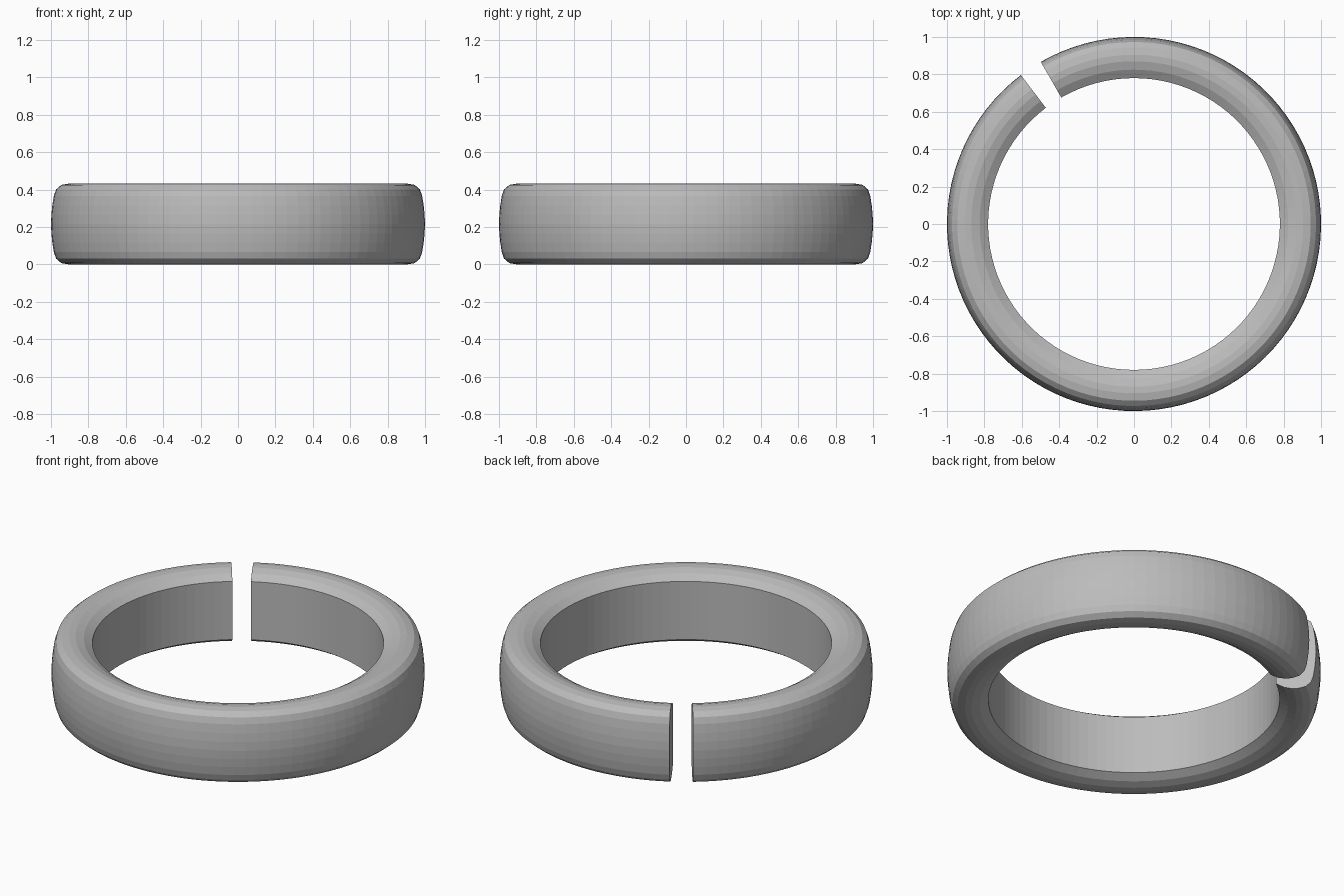
import bpy, bmesh, math

if "Cube" in bpy.data.objects:
    bpy.data.objects.remove(bpy.data.objects["Cube"])

H = 0.432            # ring height
SEG = 96             # steps around the ring
START, END = 127.2, 479.9   # open ring, gap at the back left

# upper half of the cross-section (radius, height above the middle)
upper = [(1.0, 0.0), (0.998, 0.05), (0.993, 0.10), (0.985, 0.15),
         (0.973, 0.185), (0.945, 0.209), (0.905, 0.216), (0.87, 0.214),
         (0.825, 0.20), (0.78, 0.172)]
profile = upper + [(r, -z) for r, z in reversed(upper[1:])]

# sweep the section round the ring
bm = bmesh.new()
rings = []
for i in range(SEG + 1):
    a = math.radians(START + (END - START) * i / SEG)
    rings.append([bm.verts.new((r * math.cos(a), r * math.sin(a), z + H / 2))
                  for r, z in profile])
n = len(profile)
for p, q in zip(rings, rings[1:]):
    for j in range(n):
        k = (j + 1) % n
        bm.faces.new((p[j], q[j], q[k], p[k]))

# flat end caps at the gap
bm.faces.new(rings[0])
bm.faces.new(rings[-1][::-1])
bmesh.ops.recalc_face_normals(bm, faces=bm.faces)

mesh = bpy.data.meshes.new("split_ring")
bm.to_mesh(mesh)
bm.free()
ring = bpy.data.objects.new("split_ring", mesh)
bpy.context.collection.objects.link(ring)

# plain grey metal
grey = bpy.data.materials.new("grey_metal")
grey.diffuse_color = (0.5, 0.5, 0.5, 1)
grey.use_nodes = True
grey.node_tree.nodes["Principled BSDF"].inputs["Base Color"].default_value = grey.diffuse_color
mesh.materials.append(grey)
